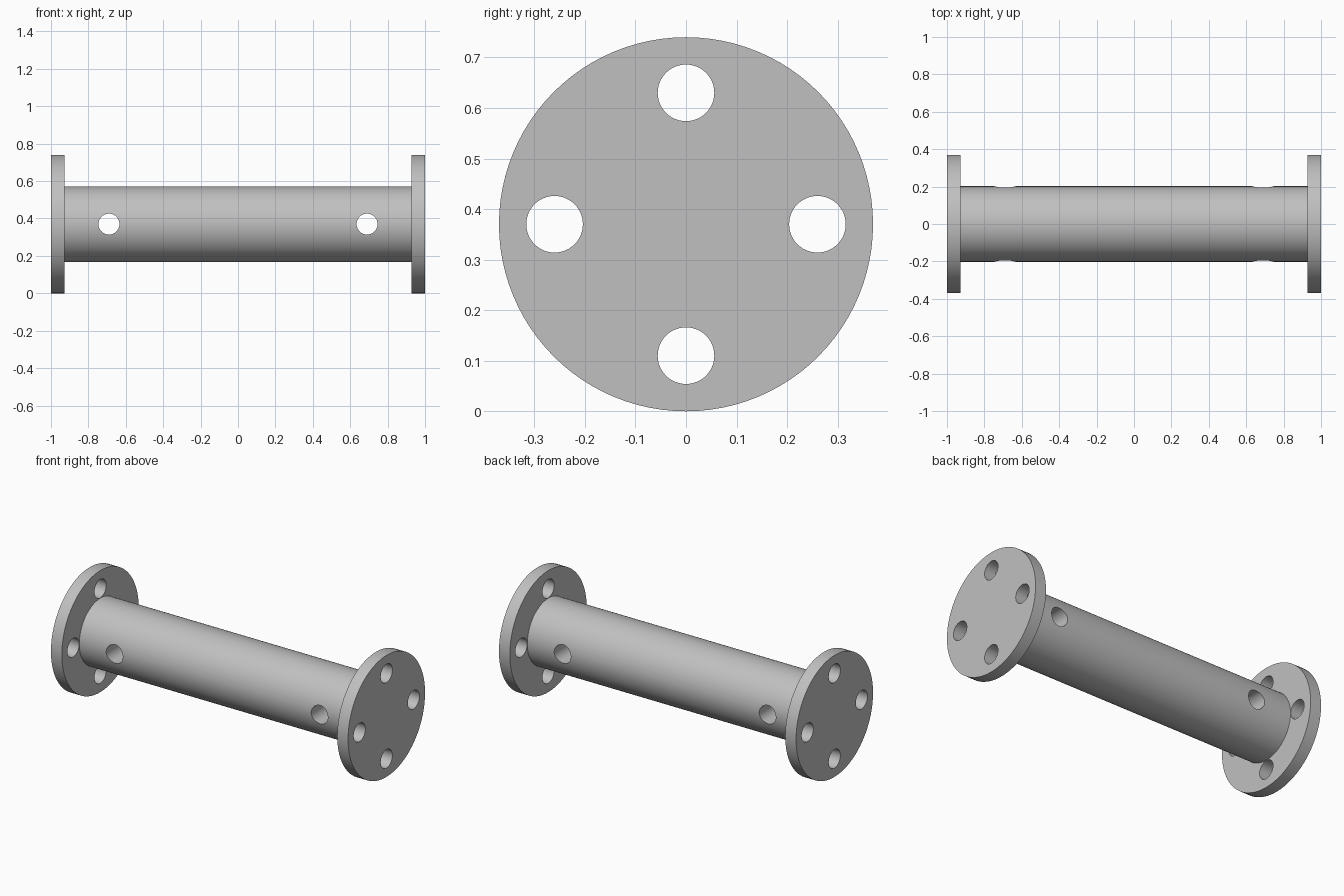
import bpy, bmesh, math
from mathutils import Matrix, Vector

if "Cube" in bpy.data.objects:
    bpy.data.objects.remove(bpy.data.objects["Cube"])

CZ = 0.37            # axis height
R_FLANGE, R_TUBE = 0.37, 0.202
T = 0.073            # flange thickness
R_HOLE, R_BOLT = 0.056, 0.26
SEG = 96

grey = bpy.data.materials.new("steel grey")
grey.diffuse_color = (0.53, 0.53, 0.53, 1)
grey.use_nodes = True
grey.node_tree.nodes["Principled BSDF"].inputs["Base Color"].default_value = grey.diffuse_color


def add_object(name, bm):
    bmesh.ops.recalc_face_normals(bm, faces=bm.faces)
    mesh = bpy.data.meshes.new(name)
    bm.to_mesh(mesh)
    bm.free()
    mesh.materials.append(grey)
    obj = bpy.data.objects.new(name, mesh)
    bpy.context.collection.objects.link(obj)
    return obj


# Flanged spool: one solid lathed around the x axis
bm = bmesh.new()
profile = [(-1, R_FLANGE), (-1 + T, R_FLANGE), (-1 + T, R_TUBE),
           (1 - T, R_TUBE), (1 - T, R_FLANGE), (1, R_FLANGE)]
rings = []
for x, r in profile:
    rings.append([bm.verts.new((x, r * math.sin(2 * math.pi * i / SEG),
                                CZ + r * math.cos(2 * math.pi * i / SEG)))
                  for i in range(SEG)])
for a, b in zip(rings, rings[1:]):
    for i in range(SEG):
        j = (i + 1) % SEG
        bm.faces.new((a[i], a[j], b[j], b[i]))
bm.faces.new(rings[0])
bm.faces.new(rings[-1])
spool = add_object("flanged_spool", bm)

# Hole cutters: four bolt holes per flange, two cross holes through the tube
bm = bmesh.new()


def rod(center, axis, length):
    rot = Vector((0, 0, 1)).rotation_difference(Vector(axis)).to_matrix().to_4x4()
    bmesh.ops.create_cone(bm, cap_ends=True, segments=48, radius1=R_HOLE,
                          radius2=R_HOLE, depth=length,
                          matrix=Matrix.Translation(center) @ rot)


for side in (-1, 1):
    for k in range(4):
        a = k * math.pi / 2
        rod((side * (1 - T / 2), R_BOLT * math.sin(a), CZ + R_BOLT * math.cos(a)),
            (1, 0, 0), T * 2)
    rod((side * 0.69, 0, CZ), (0, 1, 0), 0.6)
cutter = add_object("hole_cutters", bm)
cutter.hide_render = True
cutter.hide_viewport = True

mod = spool.modifiers.new("holes", 'BOOLEAN')
mod.operation = 'DIFFERENCE'
mod.solver = 'EXACT'
mod.object = cutter

# Apply the cut, remove the cutter, shade smooth with sharp rims
bpy.context.view_layer.objects.active = spool
spool.select_set(True)
bpy.ops.object.modifier_apply(modifier=mod.name)
bpy.data.objects.remove(cutter)
bpy.ops.object.shade_smooth_by_angle(angle=math.radians(30))
